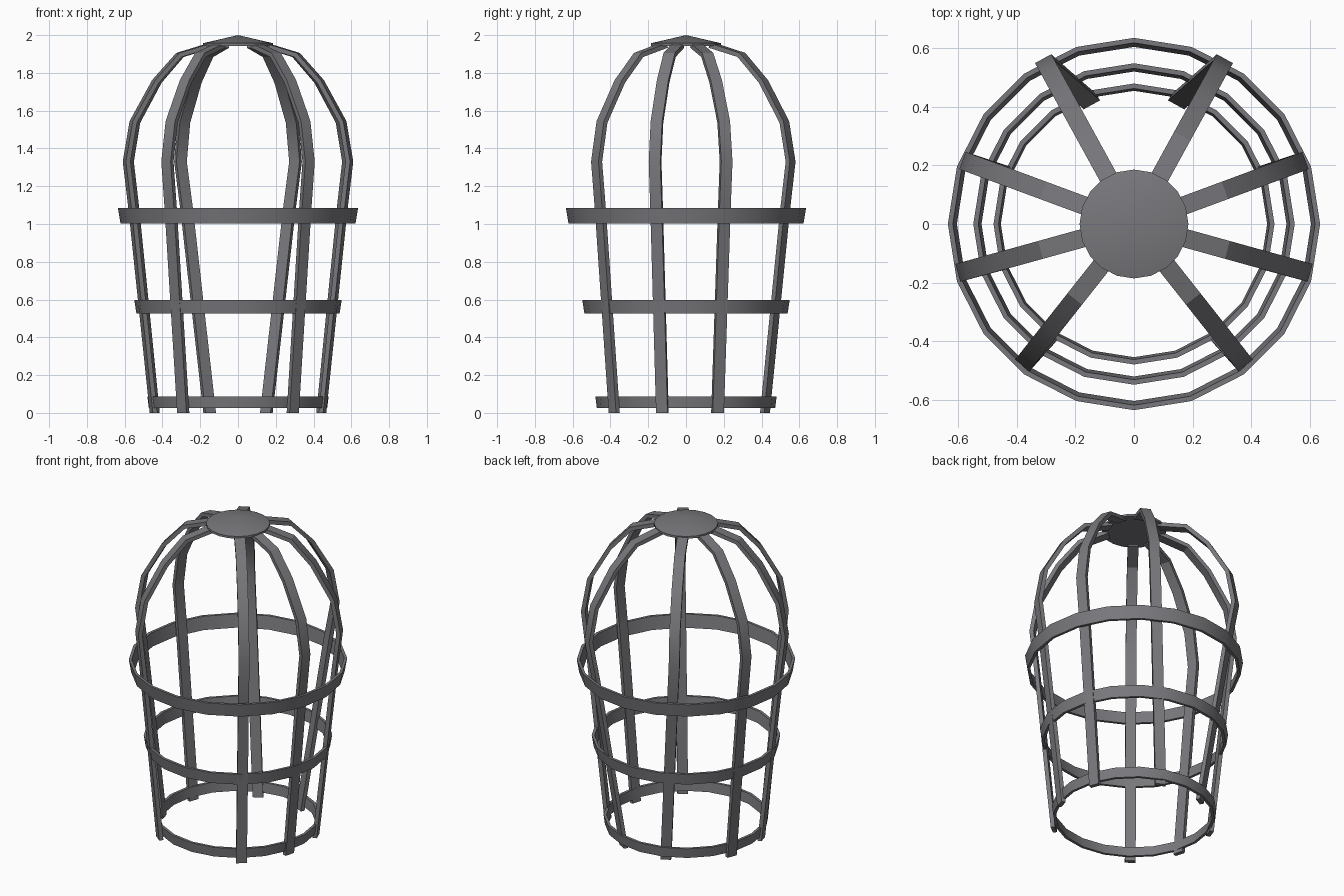
import bpy, bmesh, math
from mathutils import Vector

if "Cube" in bpy.data.objects:
    bpy.data.objects.remove(bpy.data.objects["Cube"])

metal = bpy.data.materials.new("dark grey metal")
metal.diffuse_color = (0.19, 0.19, 0.205, 1)
metal.use_nodes = True
metal.node_tree.nodes["Principled BSDF"].inputs["Base Color"].default_value = metal.diffuse_color


def finish(name, bm, angle=30):
    bmesh.ops.recalc_face_normals(bm, faces=bm.faces)
    me = bpy.data.meshes.new(name)
    bm.to_mesh(me)
    bm.free()
    me.materials.append(metal)
    ob = bpy.data.objects.new(name, me)
    bpy.context.collection.objects.link(ob)
    bpy.ops.object.select_all(action='DESELECT')
    ob.select_set(True)
    bpy.context.view_layer.objects.active = ob
    bpy.ops.object.shade_smooth_by_angle(angle=math.radians(angle))
    return ob


def loft(name, rings, closed):
    """Join equal cross-sections; cap the ends when the sweep is open."""
    bm = bmesh.new()
    vs = [[bm.verts.new(p) for p in ring] for ring in rings]
    n, k = len(vs), len(vs[0])
    for i in range(n if closed else n - 1):
        a, b = vs[i], vs[(i + 1) % n]
        for j in range(k):
            bm.faces.new((a[j], a[(j + 1) % k], b[(j + 1) % k], b[j]))
    if not closed:
        bm.faces.new(vs[0])
        bm.faces.new(vs[-1])
    return finish(name, bm)


def hoop(name, r_low, r_high, z_low, z_high, t=0.017, sides=20):
    section = [(r_low, z_low), (r_high, z_high), (r_high - t, z_high), (r_low - t, z_low)]
    rings = []
    for i in range(sides):
        a = math.tau * i / sides
        rings.append([(r * math.cos(a), r * math.sin(a), z) for r, z in section])
    loft(name, rings, True)


# dome part of each rib: fraction of widest radius, height
DOME = [(1, 1.33), (0.94, 1.54), (0.74, 1.755), (0.53, 1.895), (0.25, 1.945)]


def rib(name, angle, radius, foot, width=0.063, thick=0.025):
    a = math.radians(angle)
    out = Vector((math.cos(a), math.sin(a), 0))
    side = Vector((-out.y, out.x, 0))
    dome = [out * radius * f + Vector((0, 0, z)) for f, z in DOME]
    foot = Vector((foot[0], foot[1], 0))
    waist = foot.lerp(dome[0], 0.79)
    waist.z = 1.08
    path = [foot, waist] + dome
    rings = []
    for i, p in enumerate(path):
        t = (path[min(i + 1, len(path) - 1)] - path[max(i - 1, 0)]).normalized()
        n = side.cross(t).normalized()
        if i == 0:
            n = out.copy()      # flat foot on the ground
        w, h = side * width / 2, n * thick / 2
        rings.append([p + w + h, p - w + h, p - w - h, p + w - h])
    loft(name, rings, False)


# hoops
hoop("bottom_hoop", 0.472, 0.48, 0.025, 0.087)
hoop("middle_hoop", 0.538, 0.549, 0.527, 0.598)
hoop("top_hoop", 0.622, 0.636, 1.003, 1.085)

# ribs, mirrored left and right; the back pair leans inward at the foot
RIBS = [("front", -51.7, 0.603, (0.29, -0.38)),
        ("side_front", -15.5, 0.612, (0.447, -0.125)),
        ("side_back", 20.3, 0.612, (0.437, 0.167)),
        ("back", 61.2, 0.632, (0.15, 0.418))]
for label, ang, rad, foot in RIBS:
    rib(label + "_rib_right", ang, rad, foot)
    rib(label + "_rib_left", 180 - ang, rad, (-foot[0], foot[1]))

# shallow conical cap with a thin rim
bm = bmesh.new()
N = 20
pts = [(math.cos(math.tau * i / N), math.sin(math.tau * i / N)) for i in range(N)]
low = [bm.verts.new((0.186 * x, 0.186 * y, 1.943)) for x, y in pts]
rim = [bm.verts.new((0.186 * x, 0.186 * y, 1.957)) for x, y in pts]
tip = bm.verts.new((0, 0, 2.0))
bm.faces.new(low)
for i in range(N):
    j = (i + 1) % N
    bm.faces.new((low[i], low[j], rim[j], rim[i]))
    bm.faces.new((rim[i], rim[j], tip))
finish("top_cap", bm)
